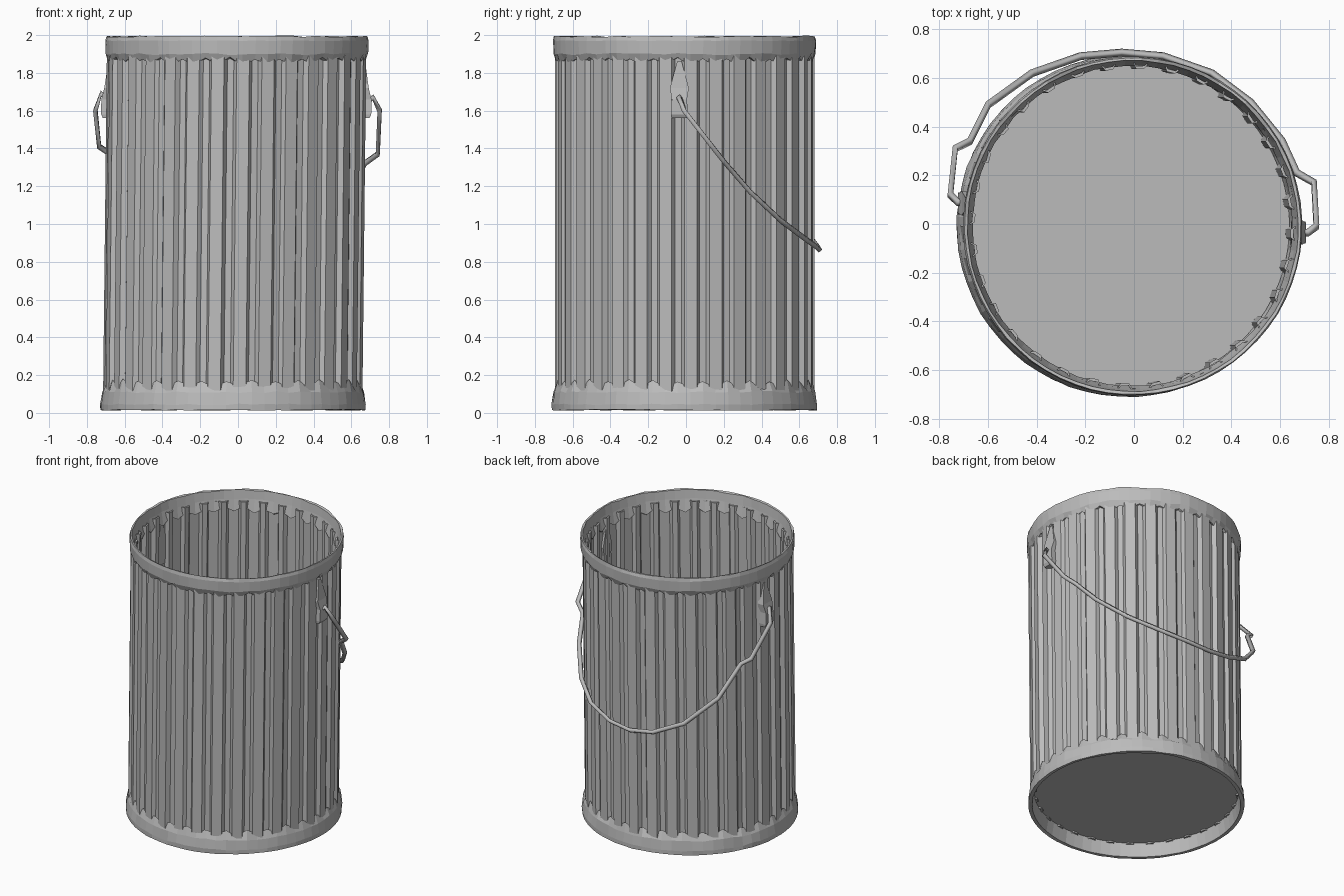
import bpy, bmesh, math, random
from mathutils import Vector

random.seed(4)
cube = bpy.data.objects.get("Cube")
if cube:
    bpy.data.objects.remove(cube)

steel = bpy.data.materials.new("galvanised grey")
steel.use_nodes = True
GREY = (0.5, 0.5, 0.5, 1)
steel.diffuse_color = GREY
steel.node_tree.nodes["Principled BSDF"].inputs["Base Color"].default_value = GREY

FLUTES = 32


def axis_x(z):
    # The can leans very slightly
    return -0.027 + 0.011 * z


def finish(name, bm):
    bmesh.ops.recalc_face_normals(bm, faces=bm.faces)
    mesh = bpy.data.meshes.new(name)
    bm.to_mesh(mesh)
    bm.free()
    mesh.materials.append(steel)
    obj = bpy.data.objects.new(name, mesh)
    bpy.context.collection.objects.link(obj)
    return obj


def lathe(name, angles, rings, closed=True, caps=False):
    # rings is a list of functions: index -> (radius, height)
    bm = bmesh.new()
    loops = []
    for ring in rings:
        loop = []
        for i, a in enumerate(angles):
            r, z = ring(i)
            loop.append(bm.verts.new((axis_x(z) + r * math.cos(a),
                                      r * math.sin(a) - 0.008, z)))
        loops.append(loop)
    pairs = list(zip(loops, loops[1:]))
    if closed:
        pairs.append((loops[-1], loops[0]))
    for low, high in pairs:
        for i in range(len(angles)):
            j = (i + 1) % len(angles)
            bm.faces.new((low[i], low[j], high[j], high[i]))
    if caps:
        bm.faces.new(loops[0])
        bm.faces.new(loops[-1])
    return finish(name, bm)


# Fluted wall: raised flat ribs with narrower grooves between
wall_angles = [math.tau * (k + f) / FLUTES
               for k in range(FLUTES) for f in (0, 0.5, 0.62, 0.88)]
wobble = [random.uniform(-0.004, 0.004) for _ in wall_angles]


def wall_ring(z, inset):
    return lambda i: ((0.685 if i % 4 < 2 else 0.661) + wobble[i] - inset, z)


lathe("fluted_wall", wall_angles,
      [wall_ring(0.1, 0), wall_ring(1.0, 0), wall_ring(1.92, 0),
       wall_ring(1.92, 0.012), wall_ring(1.0, 0.012), wall_ring(0.1, 0.012)])

# Hoops: faceted bands whose inner-facing edge zigzags over the ribs
hoop_angles = [math.tau * k / (2 * FLUTES) + 0.045 for k in range(2 * FLUTES)]


def hoop_ring(r, z, zigzag=0.0, rough=0.0):
    jitter = [random.uniform(-rough, rough) for _ in hoop_angles]
    return lambda i: (r + jitter[i] * 0.5,
                      z + jitter[i] + (zigzag if i % 2 else -zigzag))


lathe("top_rim", hoop_angles,
      [hoop_ring(0.676, 1.86, 0.018, 0.008), hoop_ring(0.694, 1.9, 0, 0.006),
       hoop_ring(0.697, 1.97, 0, 0.002), hoop_ring(0.692, 1.993, 0, 0.004),
       hoop_ring(0.680, 1.99, 0, 0.004), hoop_ring(0.672, 1.93, 0, 0.004),
       hoop_ring(0.658, 1.86, 0.018, 0.006)])

lathe("base_hoop", hoop_angles,
      [hoop_ring(0.676, 0.155, 0.018, 0.008), hoop_ring(0.694, 0.11, 0, 0.006),
       hoop_ring(0.703, 0.045, 0, 0.004), hoop_ring(0.702, 0.015, 0, 0.003),
       hoop_ring(0.678, 0.015, 0, 0.003), hoop_ring(0.662, 0.11, 0, 0.003)])

# Raised floor inside the hoop
lathe("floor", hoop_angles, [lambda i: (0.665, 0.11), lambda i: (0.665, 0.13)],
      closed=False, caps=True)


def lug(name, side, y):
    # Bracket block with a tapering strap above it
    bm = bmesh.new()
    inner, outer = 0.655, 0.715
    sections = [(1.56, 0.042, 0.705), (1.58, 0.045, outer), (1.66, 0.04, outer),
                (1.72, 0.05, 0.70), (1.86, 0.012, 0.68)]
    loops = []
    for z, half, out in sections:
        x0, x1 = axis_x(z) + side * inner, axis_x(z) + side * out
        loops.append([bm.verts.new(p) for p in
                      ((x0, y - half, z), (x1, y - half, z),
                       (x1, y + half, z), (x0, y + half, z))])
    for low, high in zip(loops, loops[1:]):
        for i in range(4):
            j = (i + 1) % 4
            bm.faces.new((low[i], low[j], high[j], high[i]))
    bm.faces.new(loops[0])
    bm.faces.new(loops[-1])
    return finish(name, bm)


lug("left_lug", 1, -0.035)
lug("right_lug", -1, 0.085)

# Swinging wire handle, hanging down behind the can
path = [(-0.69, 0.09, 1.65), (-0.725, 0.09, 1.69), (-0.755, 0.12, 1.60),
        (-0.735, 0.31, 1.41), (-0.675, 0.34, 1.37), (-0.60, 0.49, 1.16),
        (-0.42, 0.62, 0.98), (-0.22, 0.69, 0.89), (-0.05, 0.705, 0.865),
        (0.12, 0.69, 0.88), (0.32, 0.62, 0.93), (0.48, 0.50, 1.02),
        (0.61, 0.34, 1.17), (0.67, 0.21, 1.32), (0.74, 0.17, 1.37),
        (0.75, -0.01, 1.60), (0.715, -0.035, 1.67), (0.68, -0.035, 1.64)]
curve = bpy.data.curves.new("handle", "CURVE")
curve.dimensions = "3D"
curve.bevel_depth = 0.016
curve.bevel_resolution = 0
curve.use_fill_caps = True
spline = curve.splines.new("POLY")
spline.points.add(len(path) - 1)
for point, co in zip(spline.points, path):
    point.co = (*co, 1)
curve.materials.append(steel)
handle = bpy.data.objects.new("handle", curve)
bpy.context.collection.objects.link(handle)
bpy.ops.object.select_all(action="DESELECT")
handle.select_set(True)
bpy.context.view_layer.objects.active = handle
bpy.ops.object.convert(target="MESH")
